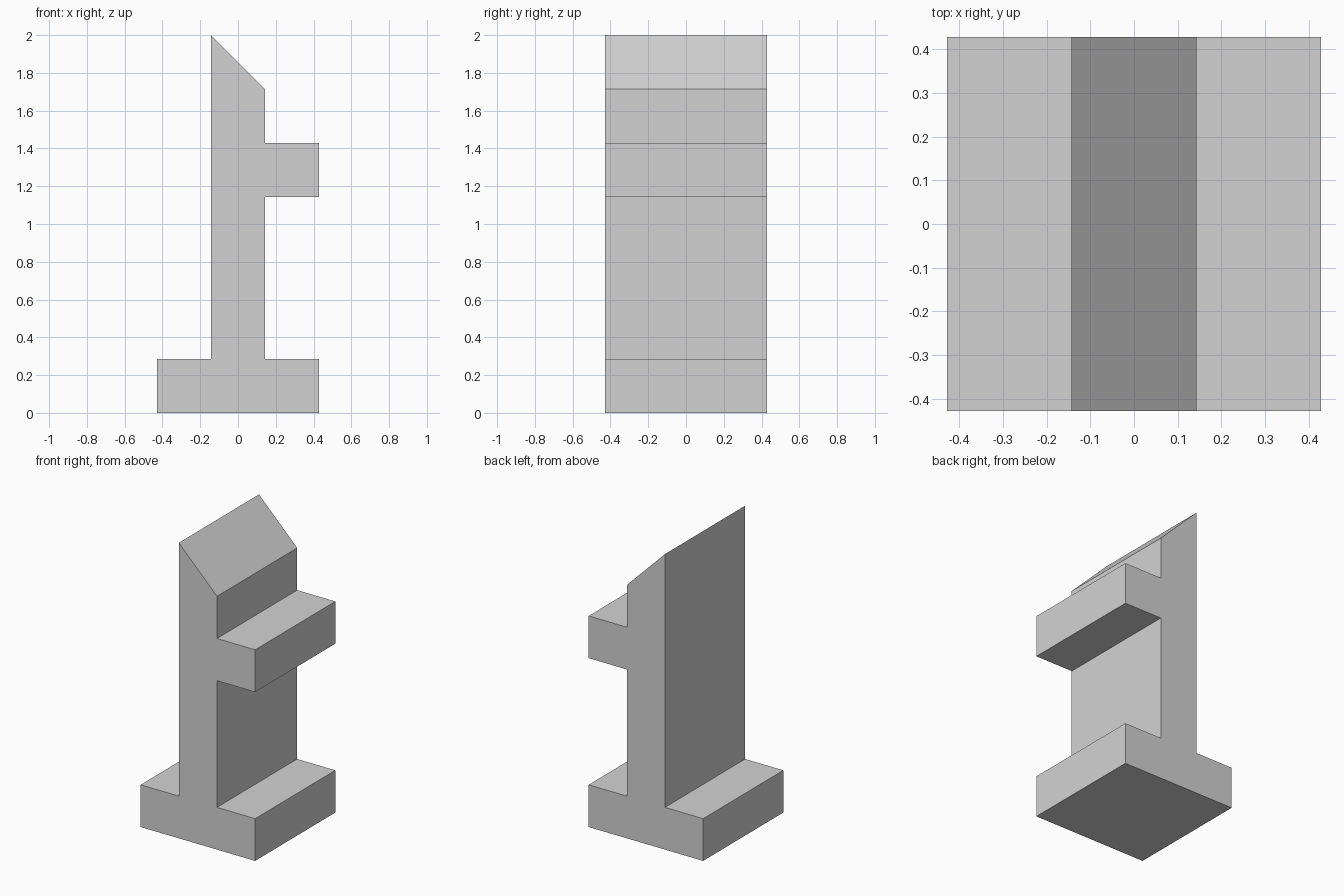
import bpy
import bmesh

# Remove the default cube
cube = bpy.data.objects.get("Cube")
if cube:
    bpy.data.objects.remove(cube, do_unlink=True)

# Single plain material
GREY = (0.65, 0.65, 0.65, 1.0)
grey = bpy.data.materials.new("plain grey")
grey.use_nodes = True
grey.diffuse_color = GREY
grey.node_tree.nodes["Principled BSDF"].inputs["Base Color"].default_value = GREY

# Everything sits on a seven-unit-high grid
U = 2 / 7
HALF = U / 2        # half the post thickness
EDGE = 1.5 * U      # half the footprint

# Right half of the outline: foot, post, side arm, then the slanted tip
outline = [
    (-EDGE, 0), (EDGE, 0), (EDGE, U), (HALF, U),
    (HALF, 4 * U), (EDGE, 4 * U), (EDGE, 5 * U), (HALF, 5 * U),
    (HALF, 6 * U), (-HALF, 7 * U), (-HALF, U), (-EDGE, U),
]


def extrude_outline(name, points, depth, material):
    """Extrude an x-z outline along y, centred on y = 0."""
    bm = bmesh.new()
    face = bm.faces.new([bm.verts.new((x, -depth / 2, z)) for x, z in points])
    result = bmesh.ops.extrude_face_region(bm, geom=[face])
    moved = [g for g in result["geom"] if isinstance(g, bmesh.types.BMVert)]
    bmesh.ops.translate(bm, verts=moved, vec=(0, depth, 0))
    bmesh.ops.recalc_face_normals(bm, faces=bm.faces)
    mesh = bpy.data.meshes.new(name)
    bm.to_mesh(mesh)
    bm.free()
    mesh.materials.append(material)
    obj = bpy.data.objects.new(name, mesh)
    bpy.context.scene.collection.objects.link(obj)
    return obj


# Post with foot, arm and slanted top as one flat-shaded solid
extrude_outline("slanted_post", outline, 2 * EDGE, grey)
